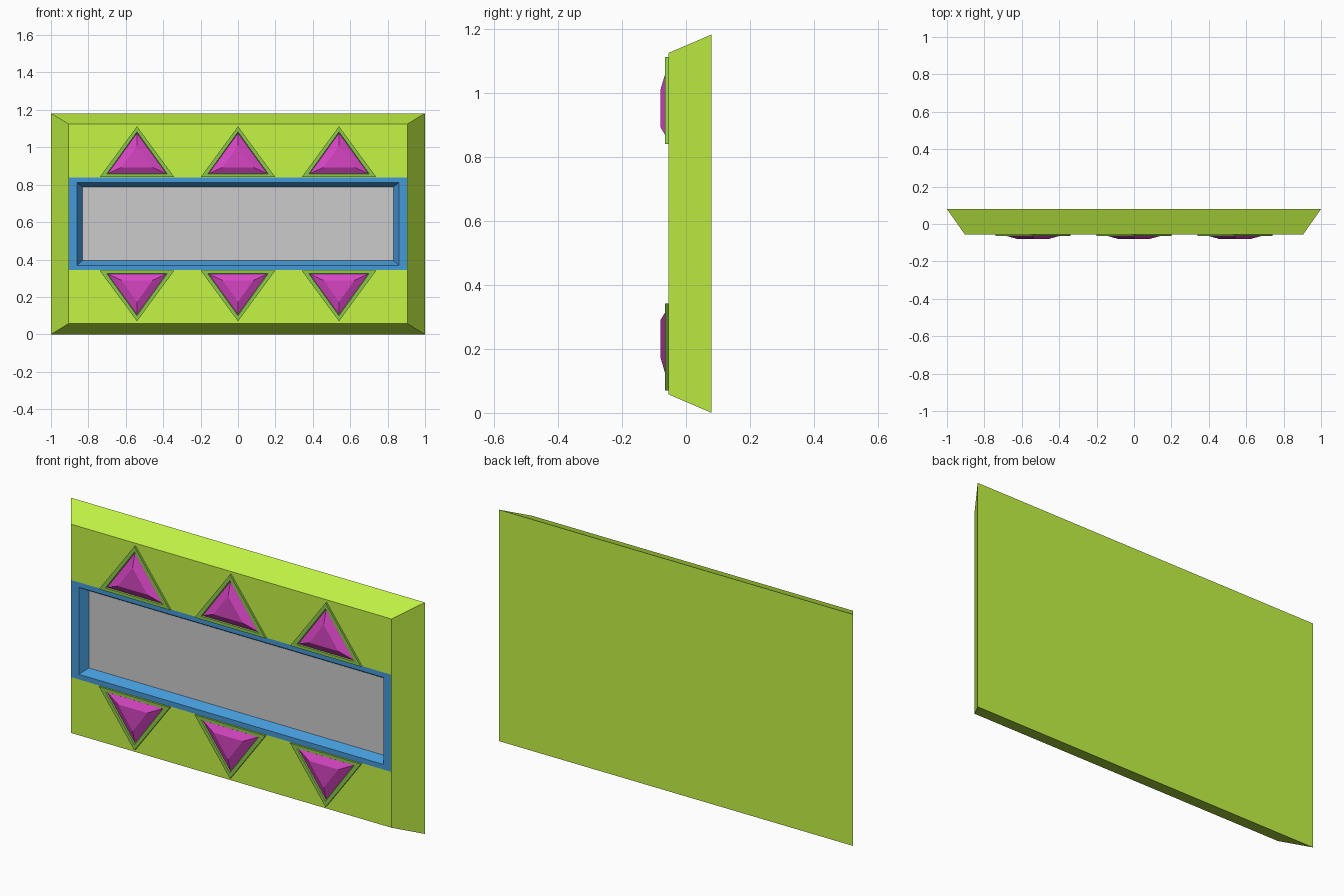
import bpy, bmesh

if "Cube" in bpy.data.objects:
    bpy.data.objects.remove(bpy.data.objects["Cube"])

MID_Z = 0.591  # height of the mirror line between upper and lower gems


def material(name, rgb):
    m = bpy.data.materials.new(name)
    m.diffuse_color = (*rgb, 1)
    m.use_nodes = True
    m.node_tree.nodes["Principled BSDF"].inputs["Base Color"].default_value = m.diffuse_color
    return m


GREEN = material("green", (0.55, 0.91, 0.06))
TRIM = material("dark_green", (0.27, 0.58, 0.07))
BLUE = material("blue", (0.06, 0.32, 0.69))
MAGENTA = material("magenta", (0.68, 0.06, 0.55))


def rect(half, z0, z1, y):
    return [(-half, y, z0), (half, y, z0), (half, y, z1), (-half, y, z1)]


def triangle(cx, half, base, tip, y, flip):
    pts = [(cx - half, y, base), (cx + half, y, base), (cx, y, tip)]
    if flip:
        pts = [(x, y, 2 * MID_Z - z) for x, y, z in reversed(pts)]
    return pts


def loft(name, rings, mat=None, back=False, front=False):
    """Skin successive rings, listed from the outside towards the front."""
    bm = bmesh.new()
    loops = [[bm.verts.new(p) for p in ring] for ring in rings]
    for a, b in zip(loops, loops[1:]):
        for i in range(len(a)):
            j = (i + 1) % len(a)
            bm.faces.new((a[i], a[j], b[j], b[i]))
    if back:
        bm.faces.new(loops[0][::-1])
    if front:
        bm.faces.new(loops[-1])
    mesh = bpy.data.meshes.new(name)
    bm.to_mesh(mesh)
    bm.free()
    if mat:
        mesh.materials.append(mat)
    obj = bpy.data.objects.new(name, mesh)
    bpy.context.collection.objects.link(obj)
    return obj


# Bevelled slab with an opening for the window frame
frame_outer = rect(0.904, 0.343, 0.839, -0.055)
loft("body", [rect(1, 0, 1.182, 0.08), rect(0.905, 0.058, 1.124, -0.055),
              frame_outer], GREEN, back=True)

# Flush frame whose inner walls slope down to the recessed panel
panel = rect(0.832, 0.394, 0.788, -0.015)
loft("window_frame", [frame_outer, rect(0.861, 0.369, 0.813, -0.055), panel], BLUE)
loft("window_panel", [panel], front=True)

# Rows of triangular gems with raised rims, above and below the window
for row, flip in (("upper", False), ("lower", True)):
    for n, cx in enumerate((-0.54, 0, 0.54), 1):
        def tri(half, base, tip, y):
            return triangle(cx, half, base, tip, y, flip)

        seat = tri(0.157, 0.859, 1.076, -0.060)
        loft(f"{row}_gem_rim_{n}", [tri(0.2, 0.84, 1.112, -0.055),
                                    tri(0.2, 0.84, 1.112, -0.065),
                                    tri(0.163, 0.856, 1.083, -0.065), seat], TRIM)
        loft(f"{row}_gem_{n}", [seat, tri(0.083, 0.893, 1.008, -0.08)],
             MAGENTA, front=True)
